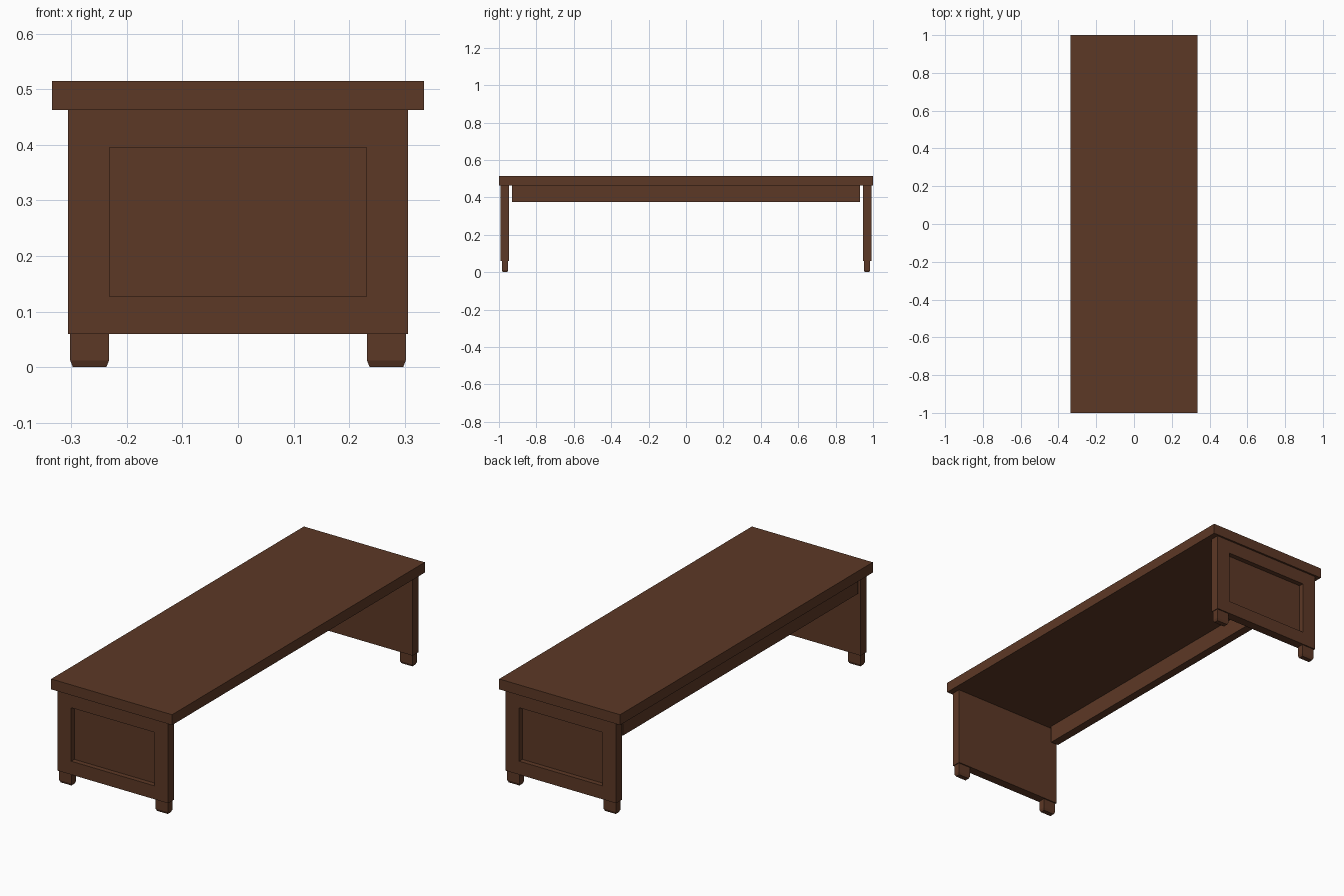
import bpy
import bmesh
from mathutils import Vector

cube = bpy.data.objects.get("Cube")
if cube:
    bpy.data.objects.remove(cube, do_unlink=True)

# Single dark wood colour
wood = bpy.data.materials.new("dark brown wood")
wood.use_nodes = True
colour = (0.108, 0.040, 0.019, 1)
wood.diffuse_color = colour
shader = wood.node_tree.nodes["Principled BSDF"]
shader.inputs["Base Color"].default_value = colour
shader.inputs["Roughness"].default_value = 0.7


def box(name, low, high, shape=None):
    """Box between two corners, with an optional bmesh edit."""
    low, high = Vector(low), Vector(high)
    bm = bmesh.new()
    bmesh.ops.create_cube(bm, size=1)
    for v in bm.verts:
        v.co = (low + high) / 2 + v.co * (high - low)
    bm.normal_update()
    if shape:
        shape(bm)
    mesh = bpy.data.meshes.new(name)
    bm.to_mesh(mesh)
    bm.free()
    mesh.materials.append(wood)
    obj = bpy.data.objects.new(name, mesh)
    bpy.context.collection.objects.link(obj)
    return obj


def recess(side):
    """Sink a rectangular field into the outward face."""
    def shape(bm):
        face = max(bm.faces, key=lambda f: f.normal.y * side)
        bmesh.ops.inset_individual(bm, faces=[face], thickness=0.05)
        for v in face.verts:
            v.co.x = 0.231 if v.co.x > 0 else -0.231
            v.co.z = 0.395 if v.co.z > 0.25 else 0.127
        bmesh.ops.inset_individual(bm, faces=[face], thickness=0)
        for v in face.verts:
            v.co.y -= side * 0.025
    return shape


def taper(bm):
    """Chamfer the bottom of a foot."""
    face = min(bm.faces, key=lambda f: f.normal.z)
    bmesh.ops.inset_individual(bm, faces=[face], thickness=0.007)
    for v in bm.verts:
        if v.co.z < 0.03 and v not in face.verts:
            v.co.z = 0.012


# Top slab and the rail under one long edge
box("table_top", (-0.335, -1, 0.463), (0.335, 1, 0.515))
box("side_rail", (-0.302, -0.93, 0.375), (-0.26, 0.93, 0.463))

# Panelled ends, each on two feet
for side, end in ((-1, "front"), (1, "back")):
    y = side * 0.968
    box(end + "_panel", (-0.306, y - 0.0225, 0.06),
        (0.306, y + 0.0225, 0.463), recess(side))
    for sx, hand in ((-1, "right"), (1, "left")):
        x = sx * 0.267
        box(f"{end}_{hand}_foot", (x - 0.035, y - 0.017, 0),
            (x + 0.035, y + 0.017, 0.06), taper)
